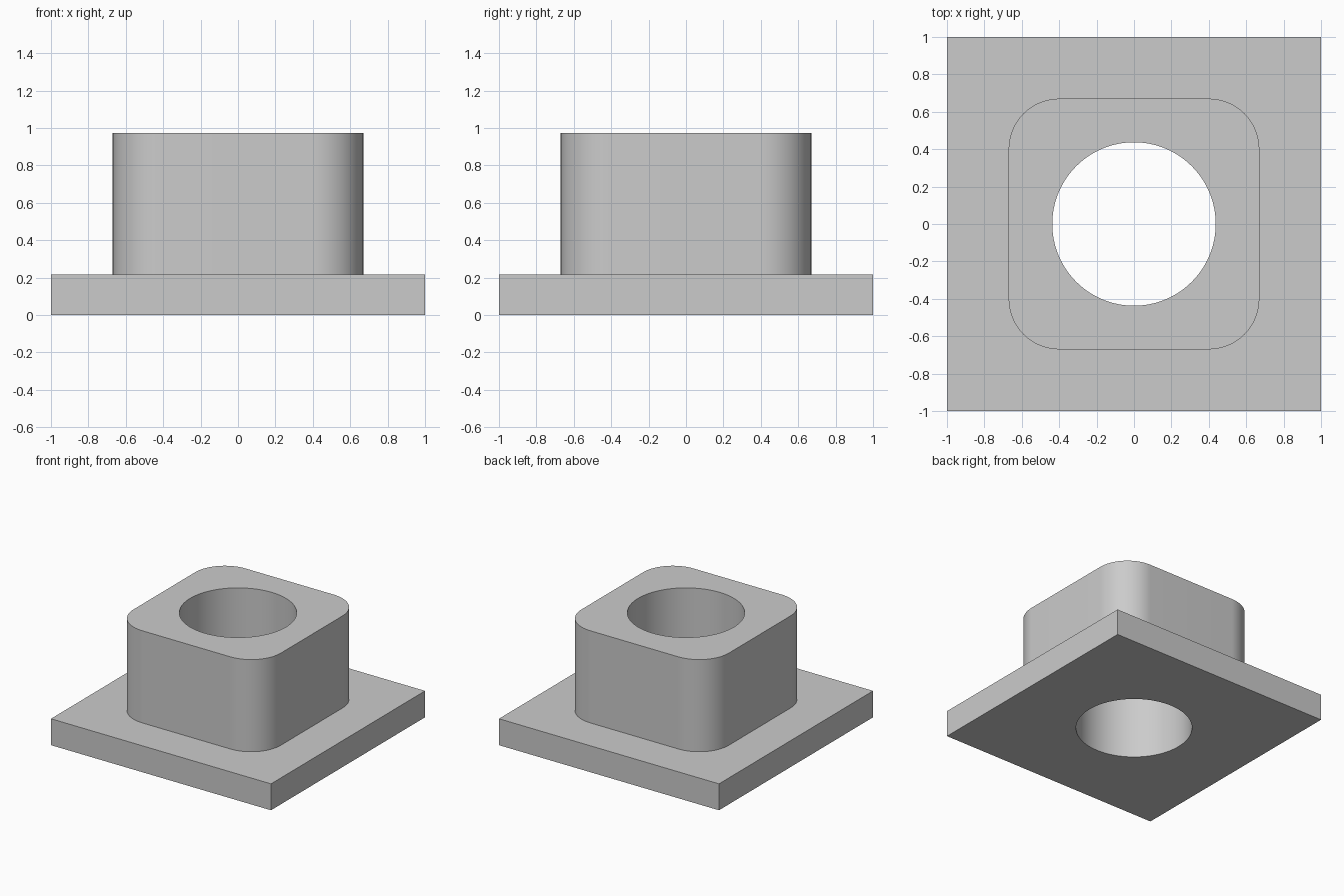
import bpy
import bmesh
from math import cos, sin, pi, radians

PLATE_TOP = 0.217
TOP = 0.974
BORE_RADIUS = 0.437

if "Cube" in bpy.data.objects:
    bpy.data.objects.remove(bpy.data.objects["Cube"], do_unlink=True)

# Material
grey = bpy.data.materials.new("light_grey")
grey.use_nodes = True
color = (0.6, 0.6, 0.6, 1)
grey.diffuse_color = color
grey.node_tree.nodes["Principled BSDF"].inputs["Base Color"].default_value = color


def rounded_square(half, radius, steps):
    """Outline of a square with rounded corners, counter-clockwise."""
    points = []
    for corner in range(4):
        middle = pi / 4 + corner * pi / 2
        cx = (half - radius) * (1 if cos(middle) > 0 else -1)
        cy = (half - radius) * (1 if sin(middle) > 0 else -1)
        for i in range(steps + 1):
            a = corner * pi / 2 + i / steps * pi / 2
            points.append((cx + radius * cos(a), cy + radius * sin(a)))
    return points


def circle(radius, steps):
    return [(radius * cos(2 * pi * i / steps), radius * sin(2 * pi * i / steps))
            for i in range(steps)]


def prism(name, outline, bottom, top):
    """Extrude a flat outline into a closed solid."""
    bm = bmesh.new()
    base = bm.faces.new([bm.verts.new((x, y, bottom)) for x, y in outline])
    side = bmesh.ops.extrude_face_region(bm, geom=[base])
    moved = [v for v in side["geom"] if isinstance(v, bmesh.types.BMVert)]
    bmesh.ops.translate(bm, verts=moved, vec=(0, 0, top - bottom))
    bmesh.ops.recalc_face_normals(bm, faces=bm.faces)
    mesh = bpy.data.meshes.new(name)
    bm.to_mesh(mesh)
    bm.free()
    mesh.materials.append(grey)
    obj = bpy.data.objects.new(name, mesh)
    bpy.context.collection.objects.link(obj)
    return obj


def apply_boolean(target, tool, operation):
    mod = target.modifiers.new(operation.lower(), "BOOLEAN")
    mod.operation = operation
    mod.solver = "EXACT"
    mod.object = tool
    bpy.context.view_layer.objects.active = target
    bpy.ops.object.modifier_apply(modifier=mod.name)
    bpy.data.objects.remove(tool, do_unlink=True)


# Square base plate joined to the rounded collar
square = [(-1, -1), (1, -1), (1, 1), (-1, 1)]
flange = prism("flanged_collar", square, 0, PLATE_TOP)
collar = prism("collar", rounded_square(0.67, 0.27, 24), PLATE_TOP / 2, TOP)
apply_boolean(flange, collar, "UNION")

# Round bore through the whole body
bore = prism("bore_cutter", circle(BORE_RADIUS, 96), -0.2, TOP + 0.2)
apply_boolean(flange, bore, "DIFFERENCE")

# Smooth the curved walls, keep the rims sharp
bpy.ops.object.select_all(action="DESELECT")
flange.select_set(True)
bpy.context.view_layer.objects.active = flange
bpy.ops.object.shade_smooth_by_angle(angle=radians(30))
